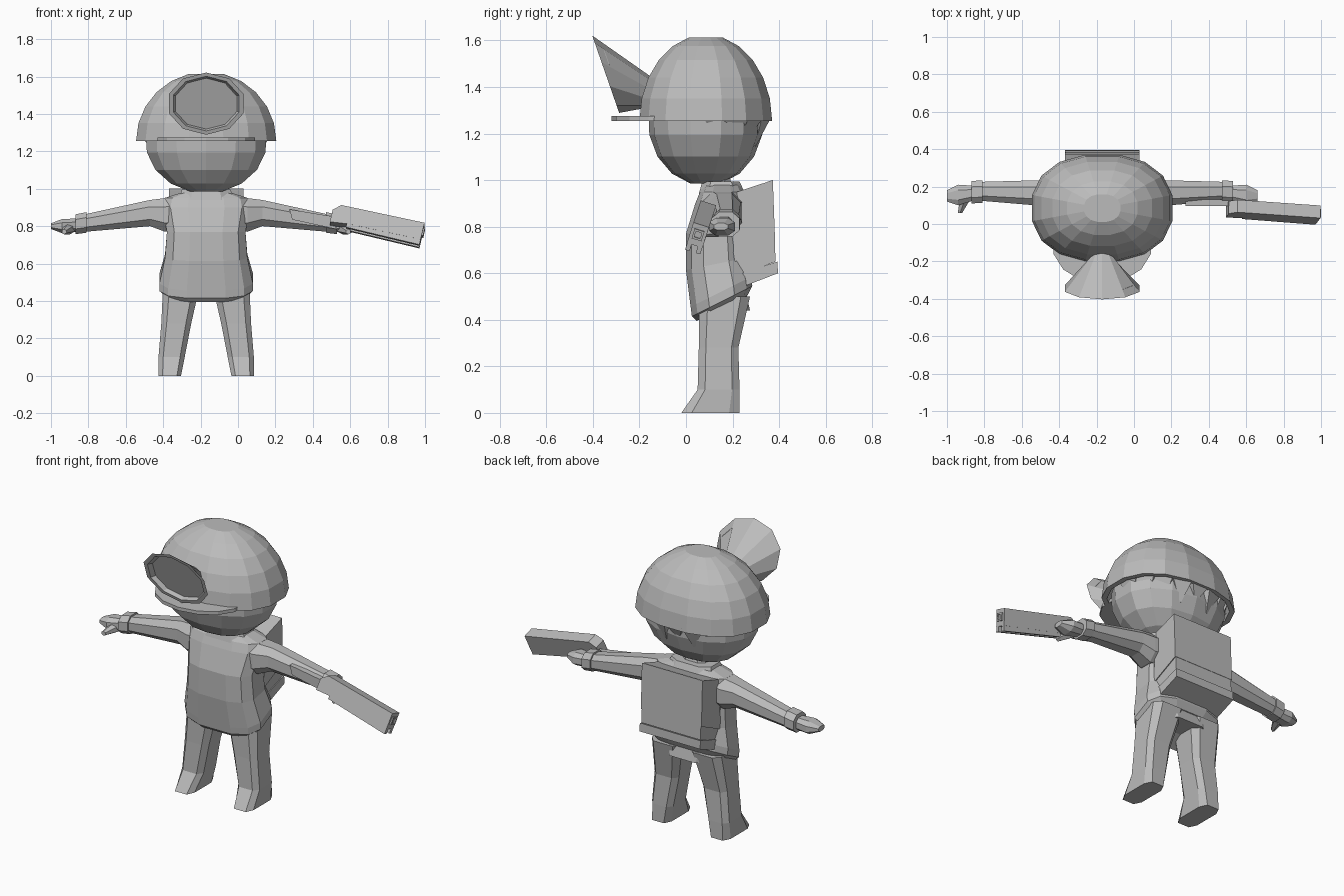
import bpy
import bmesh
from math import cos, sin, pi, radians
from mathutils import Vector, Matrix

if "Cube" in bpy.data.objects:
    bpy.data.objects.remove(bpy.data.objects["Cube"])

MIDDLE = -.17  # body centre line
RIGHT, BACK, UP = Vector((1, 0, 0)), Vector((0, 1, 0)), Vector((0, 0, 1))

shade = .5
colour = (shade, shade, shade, 1)
grey = bpy.data.materials.new("plain grey")
grey.use_nodes = True
grey.diffuse_color = colour
grey.node_tree.nodes["Principled BSDF"].inputs["Base Color"].default_value = colour


def ring(centre, across, along, sides=8, power=2):
    """Rounded polygon spanned by two half-axis vectors."""
    def bend(value):
        return abs(value) ** (2 / power) * (1 if value > 0 else -1)

    widest = bend(cos(pi / sides))
    angles = [pi * (2 * i + 1) / sides for i in range(sides)]
    return [centre + (across * bend(cos(a)) + along * bend(sin(a))) / widest for a in angles]


def loft(name, rings):
    """Skin a row of matching rings and cap both ends."""
    bm = bmesh.new()
    rows = [[bm.verts.new(point) for point in points] for points in rings]
    for lower, upper in zip(rows, rows[1:]):
        for i in range(len(lower)):
            bm.faces.new((lower[i - 1], lower[i], upper[i], upper[i - 1]))
    bm.faces.new(rows[0])
    bm.faces.new(rows[-1])
    bmesh.ops.recalc_face_normals(bm, faces=bm.faces)
    mesh = bpy.data.meshes.new(name)
    bm.to_mesh(mesh)
    bm.free()
    mesh.materials.append(grey)
    bpy.context.collection.objects.link(bpy.data.objects.new(name, mesh))


def column(name, sections, sides=8, power=3, x=MIDDLE):
    """Upright part; each section is height, y, half width, half depth, backward rise."""
    loft(name, [ring(Vector((x, y, z)), RIGHT * width, (BACK + UP * rise) * depth, sides, power)
                for z, y, width, depth, rise in sections])


def prism(name, profile, axis, start, end, matrix=Matrix()):
    """Extrude an outline; the profile is a list of points lying across the axis."""
    loft(name, [[matrix @ (point + axis * reach) for point in profile] for reach in (start, end)])


def side_profile(*points):
    return [BACK * y + UP * z + RIGHT * MIDDLE for y, z in points]


def front_profile(*points):
    return [RIGHT * x + UP * z for x, z in points]


def dome_rings(centre, radii, start, end, steps, sides):
    """Rings of an ellipsoid between two latitudes in degrees."""
    rings = []
    for i in range(steps + 1):
        latitude = radians(start + (end - start) * i / steps)
        rings.append(ring(centre + UP * radii.z * sin(latitude), RIGHT * radii.x * cos(latitude),
                          BACK * radii.y * cos(latitude), sides, 2.3))
    return rings


# Head, and a helmet shell with an outside and an inside
skull = Vector((MIDDLE, .085, 1.255))
loft("head", dome_rings(skull, Vector((.325, .243, .28)), -75, 50, 6, 14))
shell = Vector((.375, .285, .37))
loft("helmet", dome_rings(skull, shell, 75, 0, 5, 16) + dome_rings(skull, shell * .92, 0, 50, 2, 16))

# Helmet brim, a flat plate whose front half shows
brim = skull - BACK * .2
loft("helmet_brim", [ring(brim + UP * lift, RIGHT * .26, BACK * .2, 14) for lift in (0, .02)])

# Flared lamp on the helmet with a recessed front
lens = Vector((MIDDLE, -.345, 1.455))
lens_up = UP * .158 - BACK * .055
lamp = [ring(Vector((MIDDLE, -.17, 1.375)), RIGHT * .05, UP * .065 + BACK * .02, 10)]
for size, depth in ((1, 0), (.88, 0), (.82, .03)):
    lamp.append(ring(lens + BACK * depth, RIGHT * .2 * size, lens_up * size, 10))
loft("helmet_lamp", lamp)

# Hair spikes under the back of the helmet
for i in range(9):
    angle = radians(10 + 20 * i)
    outward = RIGHT * cos(angle) * 1.2 + BACK * sin(angle)
    sideways = BACK * cos(angle) - RIGHT * sin(angle)
    root = skull + outward * .25 + UP * .02
    tip = skull + outward * .225 - UP * (.08 + .03 * (i % 2))
    loft("hair_spike_" + str(i + 1), [ring(centre, outward * size, sideways * size * 2, 4)
                                      for centre, size in ((root, .03), (tip, .002))])

# Neck and collar
column("neck", [(.9, .16, .08, .06, 0), (1.04, .12, .07, .06, 0)])
column("collar", [(.94, .155, .15, .1, 0), (.995, .15, .13, .08, 0)])

# Jacket, its hem rising to the back
column("jacket", [(.45, .155, .22, .11, .5), (.48, .155, .25, .13, .5), (.52, .15, .25, .13, .5),
                  (.64, .13, .22, .13, .2), (.77, .125, .21, .125, 0), (.9, .15, .235, .11, 0),
                  (.95, .155, .225, .095, 0), (.98, .155, .13, .08, 0)], 12)

# Seat of the trousers
column("trouser_seat", [(.44, .165, .15, .11, 0), (.55, .15, .2, .1, 0)])


def leg(name, side):
    """Splayed trouser leg over a boot with a pointed toe."""
    rings = []
    for z, out, y, width, depth in ((0, .195, .105, .06, .125), (.1, .185, .14, .07, .09),
                                    (.28, .16, .14, .08, .085), (.5, .13, .165, .1, .11)):
        rings.append(ring(Vector((MIDDLE + side * out, y, z)), RIGHT * width, BACK * depth, 8, 4))
    loft(name, rings)


def arm_part(name, side, *sections):
    """Part of an arm; each section is reach, height, y, half depth, half height."""
    loft(name, [ring(Vector((MIDDLE + side * reach, y, z)), BACK * depth, UP * height, 8, 2.4)
                for reach, z, y, depth, height in sections])


for label, side in (("left", 1), ("right", -1)):
    leg(label + "_leg", side)
    arm_part(label + "_sleeve", side, (.13, .87, .15, .09, .09), (.22, .86, .155, .085, .09),
             (.3, .87, .165, .07, .07), (.66, .815, .175, .05, .046))
    arm_part(label + "_cuff", side, (.64, .82, .173, .06, .055), (.7, .81, .17, .06, .053))
    arm_part(label + "_hand", side, (.69, .805, .165, .04, .036), (.77, .8, .155, .055, .038),
             (.83, .8, .15, .03, .015))
    knuckle = Vector((MIDDLE + side * .73, .14, .79))
    thumb_tip = knuckle + RIGHT * side * .03 - BACK * .08 - UP * .02
    loft(label + "_thumb", [ring(centre, RIGHT * size, UP * size, 6)
                            for centre, size in ((knuckle, .03), (thumb_tip, .012))])

# Backpack, its flap and the roll beneath
prism("backpack", side_profile((.18, .93), (.37, 1), (.385, .65), (.2, .58)), RIGHT, -.195, .195)
prism("backpack_flap", side_profile((.22, .95), (.373, 1), (.383, .73), (.2, .645)), RIGHT, -.2, .2)
prism("backpack_roll", side_profile((.24, .54), (.395, .6), (.393, .65), (.24, .6)), RIGHT, -.2, .2)

# Long gun beside the left hand, sloping down, turned forward and rolled
aim = Matrix.Translation((.5, .08, .85))
for degrees, axis in ((-4, "Z"), (12, "Y"), (-18, "X")):
    aim = aim @ Matrix.Rotation(radians(degrees), 4, axis)
body = front_profile((0, -.04), (0, .03), (.04, .065), (.495, .065), (.495, -.03), (.1, -.03))
prism("gun_body", body, BACK, -.035, .035, aim)
rail = front_profile((.09, -.02), (.495, -.02), (.495, -.06), (.09, -.05))
for label, offset in (("front", -.024), ("back", .024)):
    prism("gun_" + label + "_rail", rail, BACK, offset - .01, offset + .01, aim)
muzzle = [ring(RIGHT * reach + UP * .02, BACK * size, UP * size, 4)
          for reach, size in ((.48, .022), (.503, .022), (.503, .013), (.485, .013))]
loft("gun_muzzle", [[aim @ point for point in points] for points in muzzle])
stock = front_profile((.275, .89), (.29, .835), (.52, .785), (.52, .85))
prism("gun_stock", stock, BACK, .095, .13)
